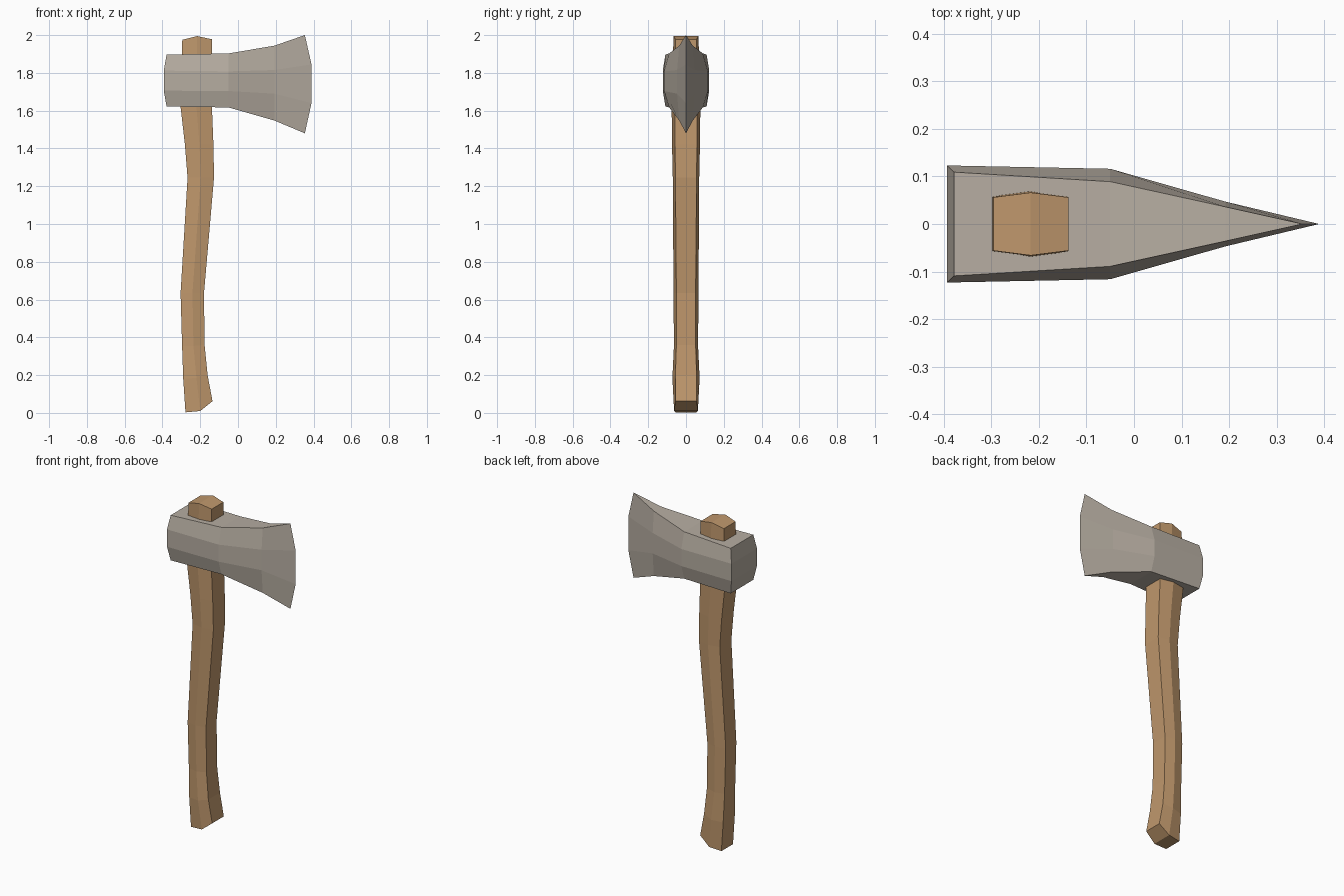
import bpy, bmesh

if "Cube" in bpy.data.objects:
    bpy.data.objects.remove(bpy.data.objects["Cube"])


def material(name, color):
    mat = bpy.data.materials.new(name)
    mat.diffuse_color = (*color, 1)
    mat.use_nodes = True
    mat.node_tree.nodes["Principled BSDF"].inputs["Base Color"].default_value = mat.diffuse_color
    return mat


def mirrored_loft(name, stations, mat):
    """Each station is a half ring of (x, half width, z); mirrored in y, then skinned and capped."""
    bm = bmesh.new()
    rings = []
    for half in stations:
        pts = [(x, -y, z) for x, y, z in half] + [(x, y, z) for x, y, z in reversed(half)]
        rings.append([bm.verts.new(p) for p in pts])
    n = len(rings[0])
    for a, b in zip(rings, rings[1:]):
        for i in range(n):
            j = (i + 1) % n
            bm.faces.new((a[i], a[j], b[j], b[i]))
    for r in (rings[0], rings[-1]):
        for i in range(n // 2 - 1):
            bm.faces.new((r[i], r[i + 1], r[n - 2 - i], r[n - 1 - i]))
    # the sharp edge has no thickness: weld it and drop the flattened cap
    bmesh.ops.remove_doubles(bm, verts=bm.verts, dist=1e-4)
    wires = [e for e in bm.edges if not e.link_faces]
    bmesh.ops.delete(bm, geom=wires, context='EDGES')
    bmesh.ops.recalc_face_normals(bm, faces=bm.faces)
    mesh = bpy.data.meshes.new(name)
    bm.to_mesh(mesh)
    bm.free()
    mesh.materials.append(mat)
    obj = bpy.data.objects.new(name, mesh)
    bpy.context.collection.objects.link(obj)
    return obj


# Handle: curved six-sided shaft (back x, z), (ridge x, z), (front x, z), flat and ridge half widths
handle_rows = [
    ((-0.278, 0.003), (-0.200, 0.010), (-0.135, 0.062), 0.056, 0.063),
    ((-0.290, 0.180), (-0.220, 0.185), (-0.161, 0.200), 0.056, 0.072),
    ((-0.296, 0.355), (-0.236, 0.355), (-0.177, 0.360), 0.051, 0.064),
    ((-0.304, 0.635), (-0.241, 0.635), (-0.180, 0.635), 0.051, 0.066),
    ((-0.267, 1.245), (-0.197, 1.245), (-0.127, 1.245), 0.056, 0.070),
    ((-0.281, 1.420), (-0.204, 1.420), (-0.130, 1.420), 0.058, 0.074),
    ((-0.304, 1.620), (-0.220, 1.620), (-0.138, 1.620), 0.060, 0.076),
    ((-0.295, 1.975), (-0.217, 1.995), (-0.138, 1.978), 0.056, 0.066),
]
mirrored_loft(
    "handle",
    [[(*[b[0], f], b[1]), (m[0], r, m[1]), (g[0], f, g[1])] for b, m, g, f, r in handle_rows],
    material("wood", (0.52, 0.31, 0.15)))

# Head: eight-sided sections from the poll to the cutting edge
# (rim x, middle x, rim half width, middle half width, four heights)
head_rows = [
    (-0.378, -0.393, 0.109, 0.123, (1.897, 1.812, 1.706, 1.622)),
    (-0.050, -0.050, 0.089, 0.116, (1.903, 1.808, 1.704, 1.617)),
    (0.192, 0.192, 0.036, 0.047, (1.944, 1.815, 1.690, 1.548)),
    (0.354, 0.389, 0.0, 0.0, (2.000, 1.845, 1.640, 1.480)),
]
sections = []
for xr, xm, yr, ym, z in head_rows:
    sections.append([(xr, yr, z[0]), (xm, ym, z[1]), (xm, ym, z[2]), (xr, yr, z[3])])

mirrored_loft("axe_head", sections[:], material("steel", (0.47, 0.42, 0.36)))
